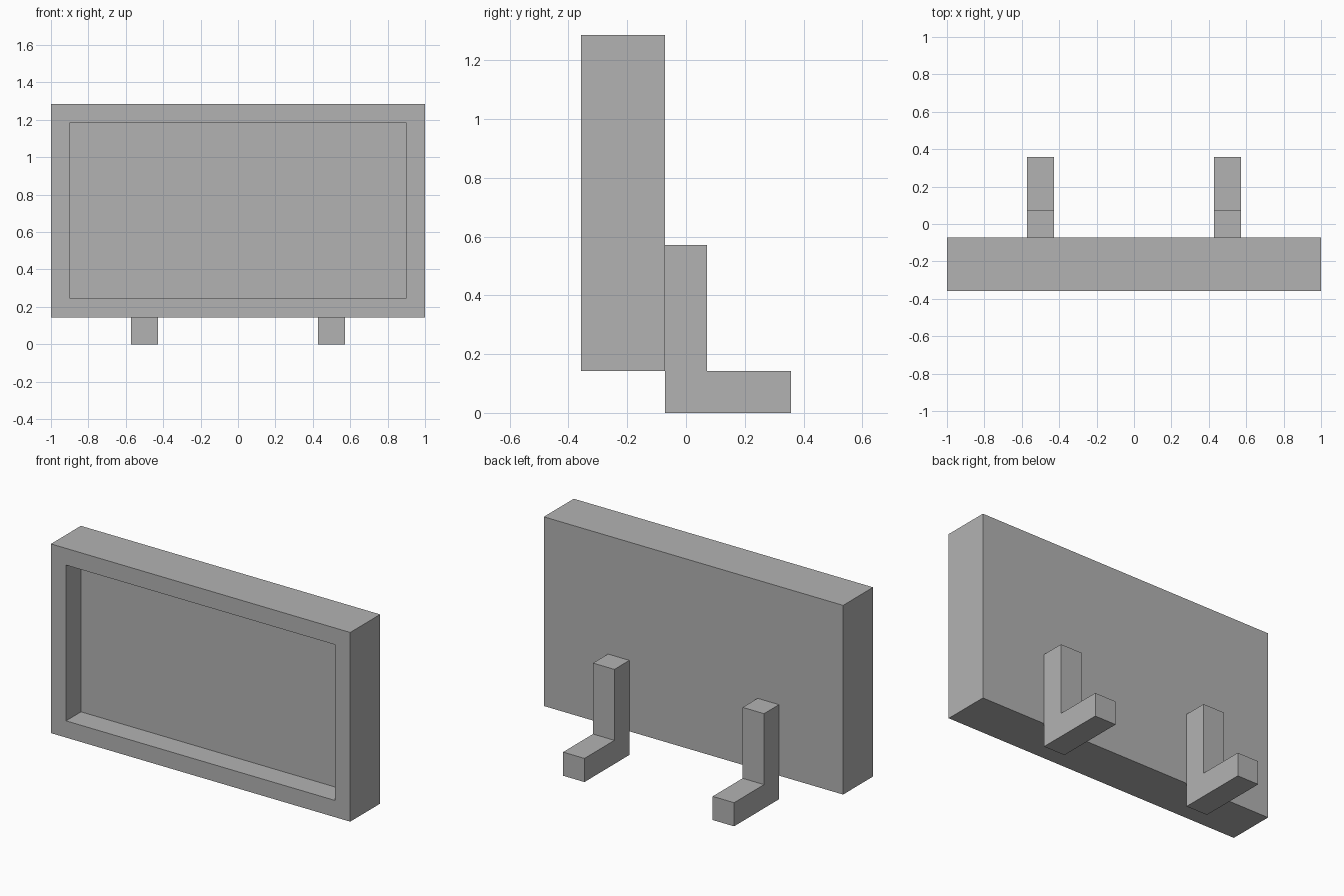
import bpy
import bmesh
from mathutils import Vector

cube = bpy.data.objects.get("Cube")
if cube:
    bpy.data.objects.remove(cube, do_unlink=True)

U = 1 / 7  # the design sits on a grid of this size

grey = bpy.data.materials.new("plain grey")
grey.use_nodes = True
colour = (0.45, 0.45, 0.45, 1)
grey.diffuse_color = colour
grey.node_tree.nodes["Principled BSDF"].inputs["Base Color"].default_value = colour


def add_object(name, bm):
    bmesh.ops.recalc_face_normals(bm, faces=bm.faces)
    mesh = bpy.data.meshes.new(name)
    bm.to_mesh(mesh)
    bm.free()
    mesh.materials.append(grey)
    obj = bpy.data.objects.new(name, mesh)
    bpy.context.collection.objects.link(obj)
    return obj


# Screen: a slab whose front face is inset and pushed back
def build_screen():
    low, high = Vector((-1, -2.5 * U, U)), Vector((1, -0.5 * U, 9 * U))
    bm = bmesh.new()
    bmesh.ops.create_cube(bm, size=1)
    bmesh.ops.scale(bm, vec=high - low, verts=bm.verts)
    bmesh.ops.translate(bm, vec=(low + high) / 2, verts=bm.verts)
    bm.normal_update()
    front = min(bm.faces, key=lambda f: f.calc_center_median().y)
    bmesh.ops.inset_individual(bm, faces=[front], thickness=U)
    # A second, zero-width inset gives the recess straight walls
    bmesh.ops.inset_individual(bm, faces=[front], thickness=0)
    bmesh.ops.translate(bm, vec=(0, U, 0), verts=front.verts)
    add_object("screen", bm)


# Stand: an L profile in the side plane, extruded across its width
def build_stand(name, x):
    profile = [(-0.5, 0), (2.5, 0), (2.5, 1), (0.5, 1), (0.5, 4), (-0.5, 4)]
    bm = bmesh.new()
    side = bm.faces.new([bm.verts.new((x - U / 2, y * U, z * U)) for y, z in profile])
    extruded = bmesh.ops.extrude_face_region(bm, geom=[side], use_keep_orig=True)
    moved = [v for v in extruded["geom"] if isinstance(v, bmesh.types.BMVert)]
    bmesh.ops.translate(bm, vec=(U, 0, 0), verts=moved)
    add_object(name, bm)


build_screen()
build_stand("left_stand", 0.5)
build_stand("right_stand", -0.5)
